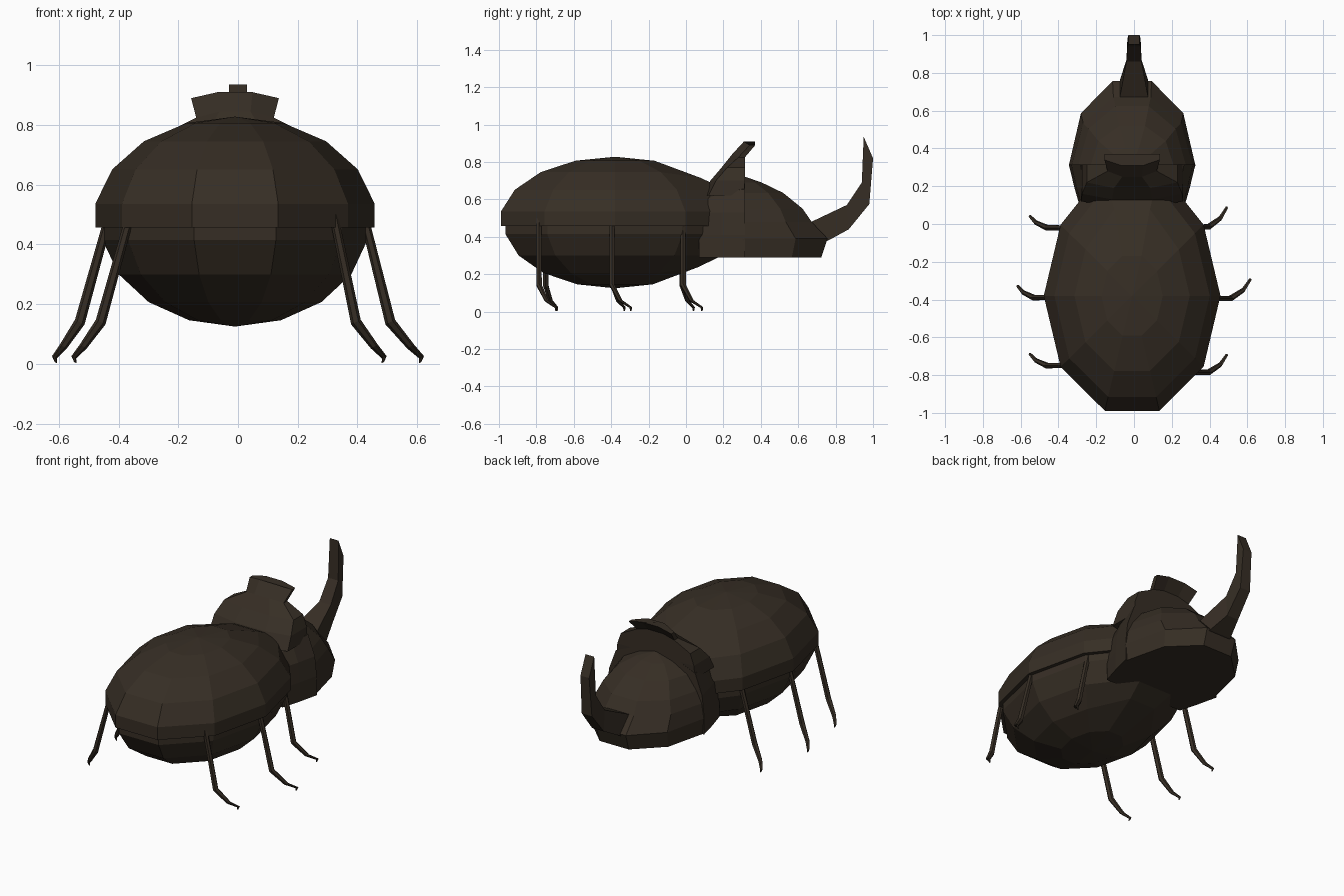
import bpy, bmesh
from math import sin, cos, radians
from mathutils import Vector

cube = bpy.data.objects.get("Cube")
if cube:
    bpy.data.objects.remove(cube, do_unlink=True)

brown = bpy.data.materials.new("dark_brown_chitin")
brown.use_nodes = True
COLOUR = (0.037, 0.027, 0.018, 1)
brown.diffuse_color = COLOUR
brown.node_tree.nodes["Principled BSDF"].inputs["Base Color"].default_value = COLOUR

CX = -0.01          # body midline
SIDES = 10


def loft(name, rings):
    """Skin closed rings of equal length and cap both ends."""
    bm = bmesh.new()
    loops = [[bm.verts.new(p) for p in ring] for ring in rings]
    n = len(loops[0])
    for a, b in zip(loops, loops[1:]):
        for i in range(n):
            j = (i + 1) % n
            bm.faces.new((a[i], a[j], b[j], b[i]))
    bm.faces.new(loops[0])
    bm.faces.new(loops[-1])
    bmesh.ops.remove_doubles(bm, verts=bm.verts, dist=0.0005)
    bmesh.ops.recalc_face_normals(bm, faces=bm.faces)
    mesh = bpy.data.meshes.new(name)
    bm.to_mesh(mesh)
    bm.free()
    mesh.materials.append(brown)
    obj = bpy.data.objects.new(name, mesh)
    bpy.context.collection.objects.link(obj)
    return obj


def oval(z, y, rx, front, back):
    """Ten-sided outline with separate front and back lengths."""
    pts = []
    for i in range(SIDES):
        a = radians(18 + 36 * i)
        c = cos(a)
        pts.append((CX + rx * sin(a), y + c * (front if c > 0 else back), z))
    return pts


def half_ellipsoid(rx, ry, rz, sign):
    """Latitude rings of the abdomen, drawn out towards the neck."""
    rings = []
    for lat in (10, 30, 50, 70, 89.9):
        a = radians(lat)
        ring = oval(0.475 + sign * rz * sin(a), -0.38, rx * cos(a), ry * cos(a), ry * cos(a))
        if lat < 60:
            for i in (0, SIDES - 1):
                x, y, z = ring[i]
                ring[i] = (x, y + 0.06, z - sign * (0.03 if lat == 50 else 0))
        rings.append(ring)
    return rings


# Abdomen: wing case with a straight rim, and a slightly smaller belly
shell = half_ellipsoid(0.475, 0.65, 0.353, 1)
rim = [(x, y, 0.457) for x, y, z in shell[0]]
loft("wing_case", [rim] + shell)
belly = half_ellipsoid(0.45, 0.625, 0.35, -1)
loft("belly", [[(x, y, 0.47) for x, y, z in belly[0]]] + belly)

# Head and collar: flat underneath, sloping front, full back
head_levels = [
    # z, half width, front, back
    (0.29, 0.325, 0.435, 0.33),
    (0.39, 0.335, 0.47, 0.32),
    (0.48, 0.32, 0.38, 0.30),
    (0.55, 0.285, 0.33, 0.28),
    (0.635, 0.22, 0.22, 0.25),
    (0.69, 0.12, 0.10, 0.20),
    (0.72, 0.01, 0.01, 0.10),
]
loft("head", [oval(z, 0.31, w, f, b) for z, w, f, b in head_levels])

# Collar: arched bands behind the head
collar = []
for y, w, top in ((0.07, 0.27, 0.64), (0.19, 0.305, 0.70), (0.315, 0.335, 0.715)):
    arch = [(1, 0.29), (1, 0.41), (0.96, 0.53), (0.82, top - 0.06), (0.4, top)]
    collar.append([(CX + w * s, y, z) for s, z in arch]
                  + [(CX - w * s, y, z) for s, z in reversed(arch)])
loft("collar", collar)

# Neck shield: leaning crest, pinched below a flared top
shield = []
for z, w, back, front in ((0.62, 0.27, 0.09, 0.31), (0.70, 0.265, 0.13, 0.315),
                          (0.77, 0.24, 0.19, 0.315), (0.825, 0.13, 0.25, 0.315),
                          (0.89, 0.147, 0.31, 0.37)):
    crown = 0.02 if z > 0.8 else 0
    shield.append([(CX - w, back + 0.03, z), (CX - w * 0.4, back, z + crown),
                   (CX + w * 0.4, back, z + crown), (CX + w, back + 0.03, z),
                   (CX + w, front, z), (CX + w * 0.4, front, z + crown),
                   (CX - w * 0.4, front, z + crown), (CX - w, front, z)])
loft("neck_shield", shield)

# Horn: curved, tapering, with a slanted tip
horn = []
for w, (yi, zi), (yo, zo) in ((0.085, (0.62, 0.50), (0.70, 0.36)),
                              (0.075, (0.67, 0.48), (0.76, 0.38)),
                              (0.04, (0.86, 0.57), (0.87, 0.44)),
                              (0.035, (0.94, 0.69), (0.98, 0.575)),
                              (0.03, (0.95, 0.935), (1.0, 0.82))):
    horn.append([(-w, yi, zi), (w, yi, zi), (w, yo, zo), (-w, yo, zo)])
loft("horn", horn)


# Legs: thin six-sided limbs ending in a bent foot and claw
def leg(name, side, hip, ankle, tip, y, reach):
    path = [(hip - 0.015, y, 0.50, 0.015), (ankle, y, 0.14, 0.016),
            (ankle + (tip - ankle) * 0.65, y + reach * 0.45, 0.058, 0.012),
            (tip, y + reach, 0.022, 0.008), (tip - 0.005, y + reach, 0.004, 0.004)]
    rings = []
    for x, py, z, r in path:
        rings.append([Vector((side * x + r * cos(radians(60 * k)),
                              py + r * sin(radians(60 * k)),
                              z + (r * 0.5 * cos(radians(60 * k)) * side if z < 0.2 else 0)))
                      for k in range(6)])
    for p in rings[-1]:
        p.z = max(p.z, 0)
    loft(name, rings)


for name, side, hip, ankle, tip, y, reach in (
        ("front_leg_left", 1, 0.335, 0.395, 0.49, -0.015, 0.10),
        ("middle_leg_left", 1, 0.435, 0.51, 0.615, -0.395, 0.10),
        ("rear_leg_left", 1, 0.335, 0.395, 0.49, -0.785, 0.09),
        ("front_leg_right", -1, 0.375, 0.46, 0.55, -0.02, 0.06),
        ("middle_leg_right", -1, 0.445, 0.53, 0.615, -0.39, 0.06),
        ("rear_leg_right", -1, 0.375, 0.46, 0.55, -0.75, 0.06)):
    leg(name, side, hip, ankle, tip, y, reach)
